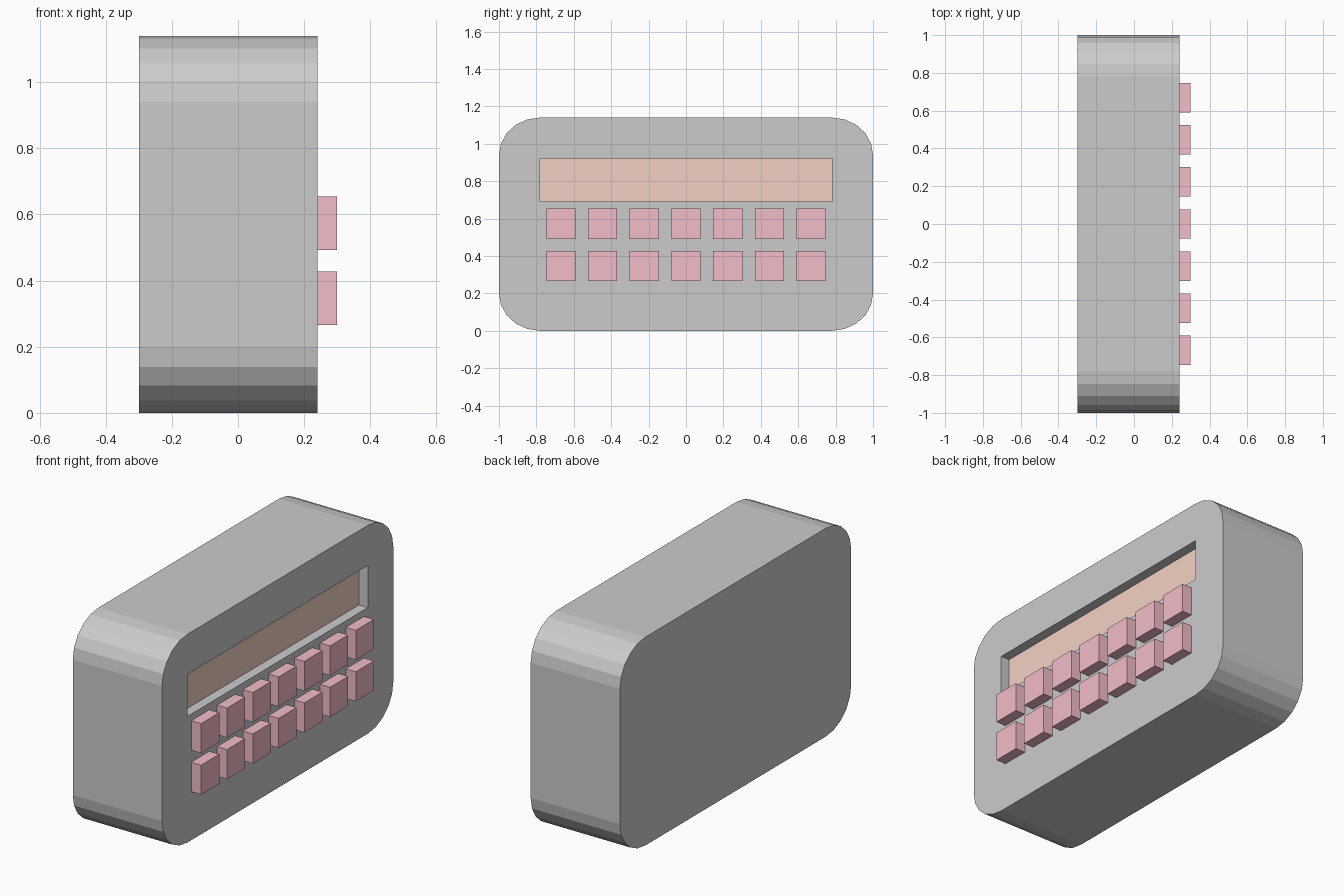
import bpy, bmesh, math

if "Cube" in bpy.data.objects:
    bpy.data.objects.remove(bpy.data.objects["Cube"])


def material(name, rgb):
    m = bpy.data.materials.new(name)
    m.diffuse_color = (*rgb, 1)
    m.use_nodes = True
    m.node_tree.nodes["Principled BSDF"].inputs["Base Color"].default_value = m.diffuse_color
    return m


def add_object(name, bm, mat=None):
    bmesh.ops.recalc_face_normals(bm, faces=bm.faces)
    mesh = bpy.data.meshes.new(name)
    bm.to_mesh(mesh)
    bm.free()
    ob = bpy.data.objects.new(name, mesh)
    bpy.context.collection.objects.link(ob)
    if mat:
        mesh.materials.append(mat)
    return ob


def box(name, lo, hi, mat=None):
    bm = bmesh.new()
    bmesh.ops.create_cube(bm, size=1)
    for v in bm.verts:
        v.co = [(a + b) / 2 + c * (b - a) for a, b, c in zip(lo, hi, v.co)]
    return add_object(name, bm, mat)


BACK, FRONT, HEIGHT = -0.30, 0.24, 1.14
RY, RZ, SEGS = 0.22, 0.20, 5

button_pink = material("button_pink", (0.90, 0.51, 0.58))
screen_orange = material("screen_orange", (0.90, 0.64, 0.56))

# Body: rounded rectangle extruded along x
bm = bmesh.new()
outline = []
for corner, (sy, sz) in enumerate([(1, 1), (-1, 1), (-1, -1), (1, -1)]):
    for k in range(SEGS + 1):
        a = math.radians(90 * (corner + k / SEGS))
        y = sy * (1 - RY) + RY * math.cos(a)
        z = HEIGHT / 2 + sz * (HEIGHT / 2 - RZ) + RZ * math.sin(a)
        outline.append(bm.verts.new((BACK, y, z)))
face = bm.faces.new(outline)
ext = bmesh.ops.extrude_face_region(bm, geom=[face], use_keep_orig=True)
moved = [g for g in ext["geom"] if isinstance(g, bmesh.types.BMVert)]
bmesh.ops.translate(bm, verts=moved, vec=(FRONT - BACK, 0, 0))
body = add_object("body", bm)

# Screen recess cut into the face
cutter = box("recess_cutter", (0.17, -0.78, 0.69), (0.40, 0.78, 0.92))
mod = body.modifiers.new("recess", "BOOLEAN")
mod.operation = "DIFFERENCE"
mod.solver = "EXACT"
mod.object = cutter
bpy.context.view_layer.objects.active = body
bpy.ops.object.modifier_apply(modifier=mod.name)
bpy.data.objects.remove(cutter)

# Screen panel at the bottom of the recess
box("screen", (0.17, -0.78, 0.69), (0.186, 0.78, 0.92), screen_orange)

# Two rows of seven buttons
for row, z in enumerate((0.573, 0.346)):
    for col in range(7):
        y = (col - 3) * 0.2228
        box(f"button_{row + 1}_{col + 1}", (FRONT, y - 0.078, z - 0.081),
            (0.30, y + 0.078, z + 0.081), button_pink)
